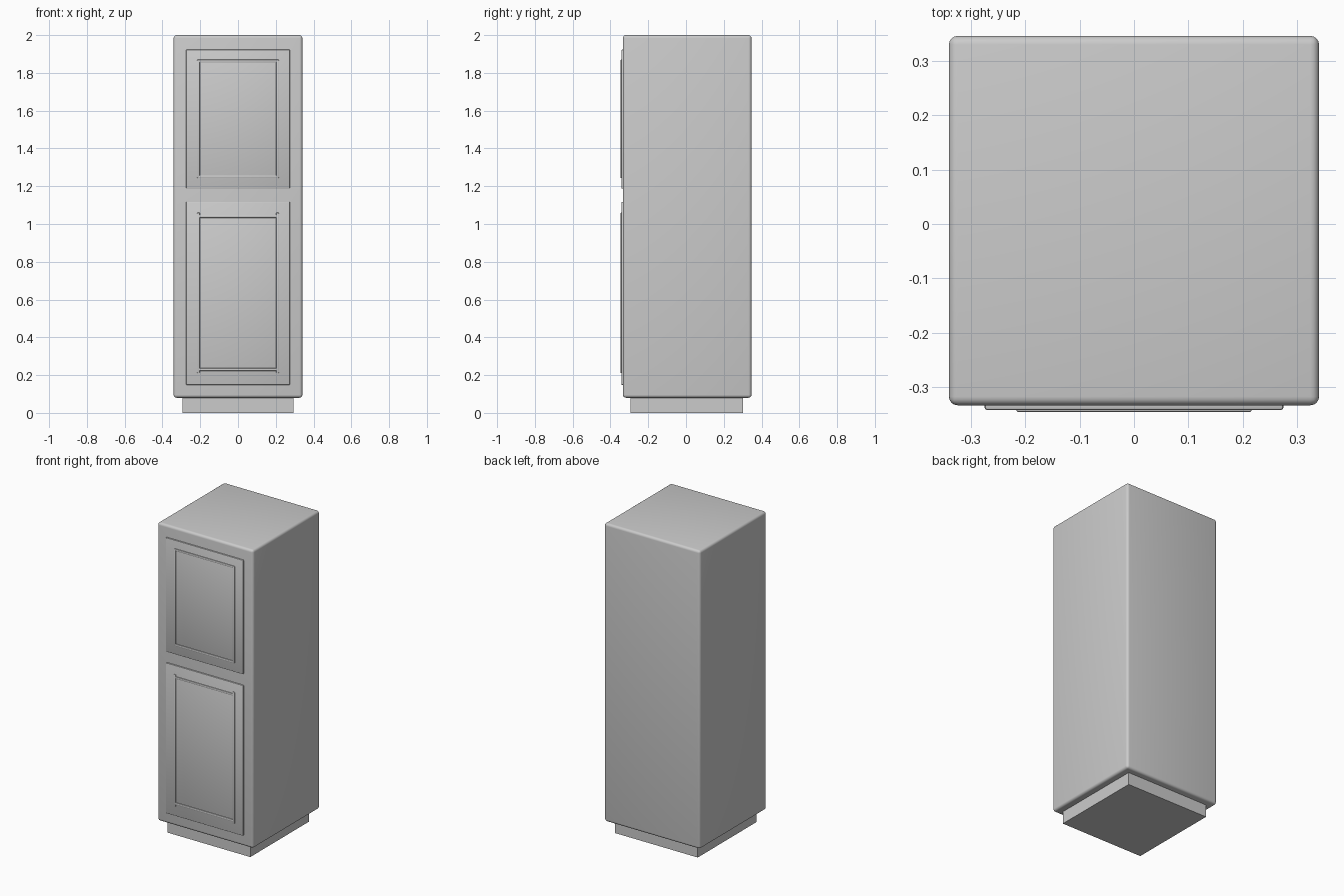
import bpy

if "Cube" in bpy.data.objects:
    bpy.data.objects.remove(bpy.data.objects["Cube"])


def box(name, x, y, z, bevel=0.0, segments=2):
    """Box from (min, max) ranges with optional rounded edges."""
    bpy.ops.mesh.primitive_cube_add(
        size=1, location=[(r[0] + r[1]) / 2 for r in (x, y, z)])
    ob = bpy.context.object
    ob.name = name
    ob.scale = [r[1] - r[0] for r in (x, y, z)]
    bpy.ops.object.transform_apply(location=False, rotation=False, scale=True)
    if bevel:
        mod = ob.modifiers.new("round_edges", 'BEVEL')
        mod.width = bevel
        mod.segments = segments
        bpy.ops.object.modifier_apply(modifier=mod.name)
        bpy.ops.object.shade_smooth_by_angle(angle=0.6)
    return ob


def door(name, z0, z1, trim_z0, trim_z1, rail_inset):
    """Door slab with a rectangle of slim half-round trim on its face."""
    box(name, (-0.275, 0.275), (-0.3425, -0.325), (z0, z1), 0.004)
    w, half = 0.015, 0.217
    depth = (-0.3465, -0.338)
    for side, s in (("left", -1), ("right", 1)):
        edges = sorted((s * half, s * (half - w)))
        box(f"{name}_{side}_trim", edges, depth, (trim_z0, trim_z1), 0.004)
    low, high = trim_z0 + rail_inset, trim_z1 - rail_inset
    for side, z in (("bottom", (low, low + w)), ("top", (high - w, high))):
        box(f"{name}_{side}_trim", (-half + 0.003, half - 0.003), depth, z, 0.004)


# Recessed plinth and rounded cabinet body
box("plinth", (-0.295, 0.294), (-0.295, 0.302), (0, 0.1))
box("cabinet_body", (-0.341, 0.341), (-0.334, 0.3465), (0.08, 2.0), 0.016, 4)

# Two front doors
door("upper_door", 1.188, 1.923, 1.243, 1.87, 0.0)
door("lower_door", 0.148, 1.117, 0.21, 1.06, 0.012)
